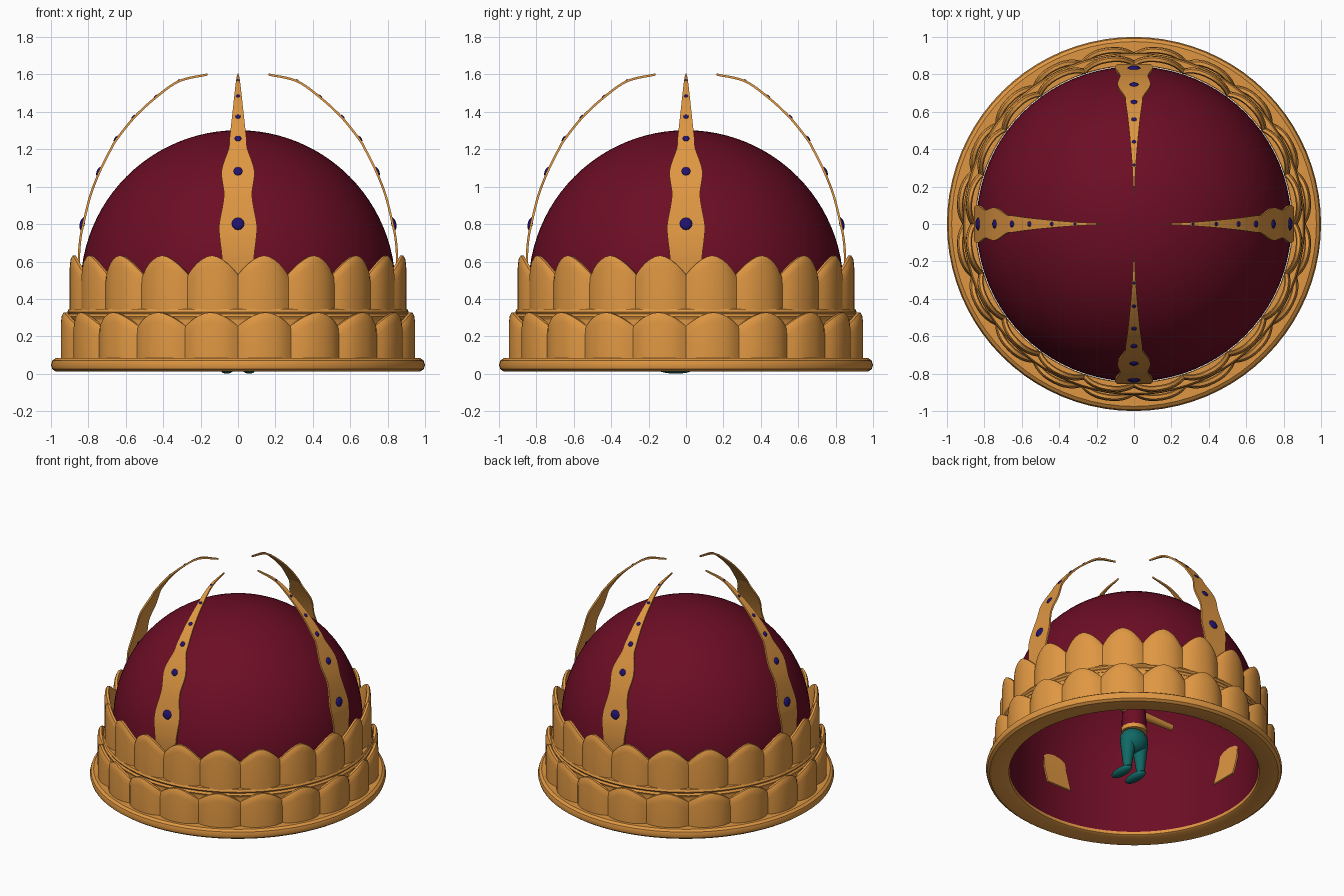
import bpy, bmesh, math
from mathutils import Vector, Matrix

if "Cube" in bpy.data.objects:
    bpy.data.objects.remove(bpy.data.objects["Cube"])


def material(name, rgb):
    m = bpy.data.materials.new(name)
    m.diffuse_color = (*rgb, 1)
    m.use_nodes = True
    m.node_tree.nodes["Principled BSDF"].inputs["Base Color"].default_value = m.diffuse_color
    return m


GOLD = material("gold", (0.74, 0.31, 0.055))
RED = material("crimson_velvet", (0.15, 0.004, 0.018))
BLUE = material("blue_gem", (0.015, 0.006, 0.16))
TEAL = material("teal_cloth", (0.005, 0.14, 0.13))


def finish(name, bm, mat, angle=35):
    bmesh.ops.recalc_face_normals(bm, faces=bm.faces)
    me = bpy.data.meshes.new(name)
    bm.to_mesh(me)
    bm.free()
    ob = bpy.data.objects.new(name, me)
    bpy.context.collection.objects.link(ob)
    me.materials.append(mat)
    bpy.ops.object.select_all(action='DESELECT')
    ob.select_set(True)
    bpy.context.view_layer.objects.active = ob
    bpy.ops.object.shade_smooth_by_angle(angle=math.radians(angle))
    return ob


def lathe(name, profile, mat, closed=True, n=80):
    """Spin an (r, z) profile around the z axis."""
    bm = bmesh.new()
    vs = [bm.verts.new((r, 0, z)) for r, z in profile]
    es = [bm.edges.new(p) for p in zip(vs, vs[1:])]
    if closed:
        es.append(bm.edges.new((vs[-1], vs[0])))
    bmesh.ops.spin(bm, geom=vs + es, cent=(0, 0, 0), axis=(0, 0, 1),
                   angle=2 * math.pi, steps=n)
    bmesh.ops.remove_doubles(bm, verts=bm.verts, dist=1e-4)
    return finish(name, bm, mat)


def petal_ring(name, r_gap, r_mid, z0, z_notch, z_tip, thick, count=20, seg=10):
    """Closed scalloped wall: each petal bulges outward and has a rounded tip."""
    bm = bmesh.new()
    loops = []
    for i in range(count * seg):
        a = 2 * math.pi * i / (count * seg)
        t = abs(2 * (i % seg) / seg - 1)
        r = r_gap + (r_mid - r_gap) * (1 - t ** 2.5)
        top = z_notch + (z_tip - z_notch) * (1 - t ** 1.7)
        sec = [(r, z0), (r, top - 0.05), (r - 0.004, top - 0.015), (r - 0.012, top),
               (r - thick + 0.006, top), (r - thick, top - 0.02), (r - thick, z0)]
        loops.append([bm.verts.new((p * math.cos(a), p * math.sin(a), z)) for p, z in sec])
    for A, B in zip(loops, loops[1:] + loops[:1]):
        for k in range(len(A)):
            j = (k + 1) % len(A)
            bm.faces.new((A[k], B[k], B[j], A[j]))
    return finish(name, bm, GOLD, 30)


# Rounded base ring, supporting bands and the two petal rows
lathe("base_ring", [(0.845, 0.02), (0.86, 0.012), (0.975, 0.012), (0.993, 0.025), (1.0, 0.047),
                    (0.993, 0.07), (0.975, 0.083), (0.845, 0.083)], GOLD)
lathe("lower_band", [(0.848, 0.07), (0.905, 0.07), (0.905, 0.3), (0.848, 0.3)], GOLD)
lathe("middle_band", [(0.848, 0.29), (0.908, 0.29), (0.915, 0.305), (0.905, 0.318),
                      (0.913, 0.33), (0.905, 0.345), (0.848, 0.345)], GOLD)
petal_ring("lower_petals", 0.918, 0.955, 0.075, 0.255, 0.328, 0.035)
petal_ring("upper_petals", 0.876, 0.907, 0.335, 0.53, 0.632, 0.034)

# Velvet cap: open dome with a straight inner wall
dome = [(0.842, 0.04), (0.842, 0.25)]
dome += [(0.842 * math.cos(a), 0.46 + 0.842 * math.sin(a))
         for a in (math.pi / 2 * k / 24 for k in range(25))]
lathe("velvet_dome", dome, RED, closed=False)

# Arch outline: radius, height, half width
ARCH = [(.79, .26, .10), (.822, .38, .10), (.843, .5, .09), (.85, .62, .086), (.843, .72, .097),
        (.827, .80, .10), (.79, .95, .075), (.74, 1.08, .088), (.68, 1.2, .05),
        (.648, 1.254, .045), (.555, 1.37, .032), (.436, 1.48, .02), (.313, 1.565, .01),
        (.163, 1.6, .002)]


def smooth_path(pts, sub=5):
    """Catmull-Rom curve through the points."""
    P = [Vector(p) for p in pts]
    P = [2 * P[0] - P[1]] + P + [2 * P[-1] - P[-2]]
    out = []
    for i in range(1, len(P) - 2):
        a, b, c, d = P[i - 1:i + 3]
        for k in range(sub):
            t = k / sub
            out.append(0.5 * (2 * b + (c - a) * t + (2 * a - 5 * b + 4 * c - d) * t * t
                              + (3 * b - a - 3 * c + d) * t ** 3))
    return out + [P[-2]]


PATH = smooth_path(ARCH)
GEMS = [(.80, .034), (1.075, .024), (1.253, .018), (1.37, .014), (1.48, .011), (1.56, .008)]

for q, side in enumerate(("right", "back", "left", "front")):
    rot = Matrix.Rotation(q * math.pi / 2, 4, 'Z')
    # Tapering arch strip
    bm = bmesh.new()
    rows = []
    for i, (r, z, w) in enumerate(PATH):
        d = PATH[min(i + 1, len(PATH) - 1)] - PATH[max(i - 1, 0)]
        n = Vector((d.y, 0, -d.x)).normalized() * 0.006
        c = Vector((r, 0, z))
        rows.append([bm.verts.new(rot @ (c + s * n + Vector((0, y * w, 0))))
                     for s, y in ((1, -1), (1, 1), (-1, 1), (-1, -1))])
    for A, B in zip(rows, rows[1:]):
        for k in range(4):
            j = (k + 1) % 4
            bm.faces.new((A[k], A[j], B[j], B[k]))
    bm.faces.new(rows[0])
    bm.faces.new(rows[-1])
    finish("arch_" + side, bm, GOLD)
    # Gems along the outside of the arch
    bm = bmesh.new()
    for gz, gr in GEMS:
        i = min(range(len(PATH)), key=lambda k: abs(PATH[k].y - gz))
        d = PATH[i + 1] - PATH[i - 1]
        n = Vector((d.y, 0, -d.x)).normalized()
        m = (Matrix.Translation(Vector((PATH[i].x, 0, PATH[i].y)) + n * 0.006)
             @ n.to_track_quat('Z', 'Y').to_matrix().to_4x4()
             @ Matrix.Diagonal((1, 1, 0.4, 1)))
        bmesh.ops.create_uvsphere(bm, u_segments=12, v_segments=8, radius=gr, matrix=rot @ m)
    finish("gems_" + side, bm, BLUE)


# Small figure standing inside the cap
def blob(name, loc, size, mat):
    bm = bmesh.new()
    bmesh.ops.create_uvsphere(bm, u_segments=16, v_segments=10, radius=1,
                              matrix=Matrix.Translation(loc) @ Matrix.Diagonal((*size, 1)))
    finish(name, bm, mat)


def tube(name, a, b, r1, r2, mat):
    a, b = Vector(a), Vector(b)
    bm = bmesh.new()
    m = Matrix.Translation((a + b) / 2) @ (b - a).to_track_quat('Z', 'Y').to_matrix().to_4x4()
    bmesh.ops.create_cone(bm, cap_ends=True, segments=16, radius1=r1, radius2=r2,
                          depth=(b - a).length, matrix=m)
    finish(name, bm, mat)


for s, side in ((-1, "left"), (1, "right")):
    blob("shoe_" + side, (s * 0.06, -0.055, 0.028), (0.038, 0.1, 0.028), TEAL)
    tube("leg_" + side, (s * 0.058, 0, 0.03), (s * 0.052, 0, 0.24), 0.026, 0.055, TEAL)
    tube("arm_" + side, (s * 0.07, 0, 0.49), (s * 0.33, 0, 0.49), 0.03, 0.022, GOLD)
blob("trousers", (0, 0, 0.26), (0.105, 0.085, 0.09), TEAL)
tube("belt", (0, 0, 0.325), (0, 0, 0.355), 0.088, 0.088, GOLD)
tube("tunic", (0, 0, 0.35), (0, 0, 0.55), 0.085, 0.08, RED)
blob("head", (0, 0, 0.65), (0.1, 0.1, 0.11), GOLD)
